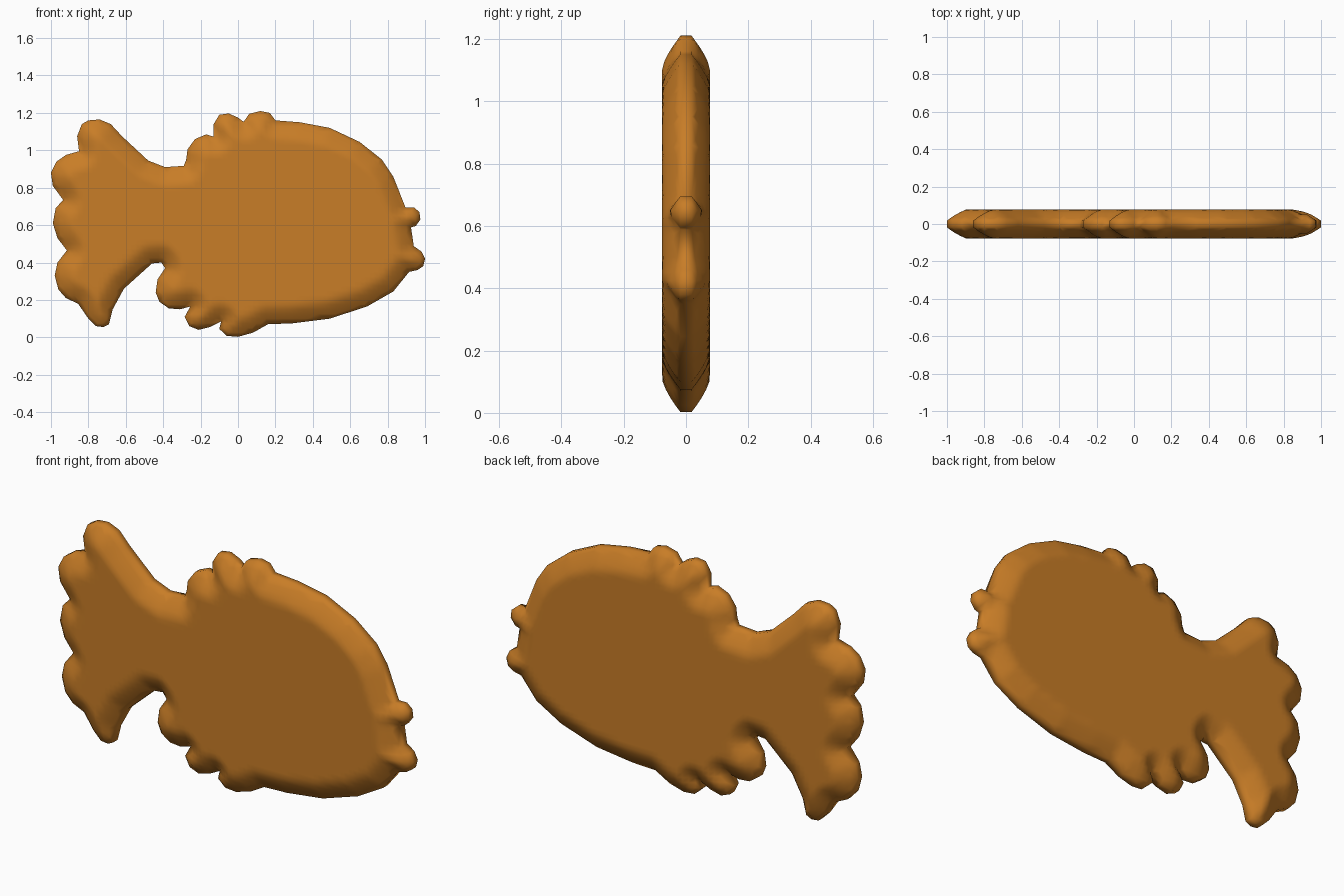
import bpy, bmesh, math
from mathutils import Vector
from mathutils.geometry import delaunay_2d_cdt, intersect_point_line

if "Cube" in bpy.data.objects:
    bpy.data.objects.remove(bpy.data.objects["Cube"])

# Outline sections (x, z), running clockwise
tail_top = [(-.85, .995), (-.86, 1.075), (-.835, 1.14), (-.80, 1.16), (-.74, 1.165), (-.68, 1.14),
            (-.62, 1.075), (-.48, .945), (-.39, .91), (-.29, .917)]
top_fin = [(-.277, .95), (-.27, 1.005), (-.23, 1.06), (-.17, 1.085), (-.13, 1.073), (-.13, 1.14),
           (-.10, 1.19), (-.05, 1.197), (0, 1.175), (.03, 1.152), (.06, 1.195), (.12, 1.21),
           (.17, 1.2), (.20, 1.16)]
head = [(.33, 1.15), (.49, 1.12), (.65, 1.045), (.77, .95), (.83, .86), (.895, .695),
        (.94, .695), (.97, .67), (.975, .63), (.95, .595), (.925, .588), (.94, .487),
        (.98, .46), (1.0, .42), (.99, .38), (.96, .36), (.915, .35), (.83, .245),
        (.69, .165), (.49, .10), (.29, .075), (.16, .07)]
bottom_fin = [(.08, .025), (0, .003), (-.06, .008), (-.10, .045), (-.09, .085), (-.15, .055),
              (-.21, .04), (-.26, .06), (-.285, .11), (-.255, .165), (-.31, .15), (-.37, .155),
              (-.42, .19), (-.44, .24), (-.43, .31), (-.39, .37), (-.41, .40)]
tail_low = [(-.46, .395), (-.61, .26), (-.67, .15), (-.69, .07), (-.72, .055), (-.76, .06),
            (-.80, .10), (-.855, .18), (-.92, .21), (-.96, .255), (-.98, .33), (-.965, .40),
            (-.915, .465), (-.965, .53), (-.99, .61), (-.975, .69), (-.935, .735), (-.99, .81),
            (-1.0, .88), (-.97, .94), (-.92, .975)]
outline = [Vector(p) for p in tail_top + top_fin + head + bottom_fin + tail_low]
n = len(outline)
EDGE, HALF, ROUND = .018, .0765, .095


def edge_distance(p):
    best = 9.0
    for i in range(n):
        a, b = outline[i], outline[(i + 1) % n]
        t = min(max((p - a).dot(b - a) / (b - a).length_squared, 0), 1)
        best = min(best, (p - a.lerp(b, t)).length)
    return best


def inside(p):
    hit = False
    for i in range(n):
        a, b = outline[i], outline[(i + 1) % n]
        if (a.y > p.y) != (b.y > p.y) and p.x < a.x + (p.y - a.y) * (b.x - a.x) / (b.y - a.y):
            hit = not hit
    return hit


def half_thickness(d):
    t = min(d / ROUND, 1)
    return EDGE + (HALF - EDGE) * t * (1.35 - .35 * t)


# Fill the outline with a grid of interior points
points = list(outline)
step = .025
for i in range(-40, 41):
    for j in range(0, 50):
        p = Vector((i * step, j * step))
        if inside(p) and edge_distance(p) > .012:
            points.append(p)
edges = [(i, (i + 1) % n) for i in range(n)]
verts, _, faces, *_ = delaunay_2d_cdt(points, edges, [], 1, 1e-5)

# Puffed front and back sides joined by a thin rim
bm = bmesh.new()
heights = [half_thickness(edge_distance(v)) for v in verts]
sides = []
for s in (-1, 1):
    layer = [bm.verts.new((v.x, s * h, v.y)) for v, h in zip(verts, heights)]
    sides.append(layer)
    for f in faces:
        bm.faces.new([layer[k] for k in f])
rim = {}
for f in faces:
    for k in range(len(f)):
        e = tuple(sorted((f[k], f[(k + 1) % len(f)])))
        rim[e] = rim.get(e, 0) + 1
for (a, b), count in rim.items():
    if count == 1:
        bm.faces.new([sides[0][a], sides[0][b], sides[1][b], sides[1][a]])
bmesh.ops.recalc_face_normals(bm, faces=bm.faces)
for f in bm.faces:
    f.smooth = True
mesh = bpy.data.meshes.new("fish_biscuit")
bm.to_mesh(mesh)
bm.free()
fish = bpy.data.objects.new("fish_biscuit", mesh)
bpy.context.collection.objects.link(fish)

# Golden brown crust
crust = bpy.data.materials.new("golden brown")
crust.diffuse_color = (.58, .205, .02, 1)
crust.use_nodes = True
crust.node_tree.nodes["Principled BSDF"].inputs["Base Color"].default_value = crust.diffuse_color
mesh.materials.append(crust)
